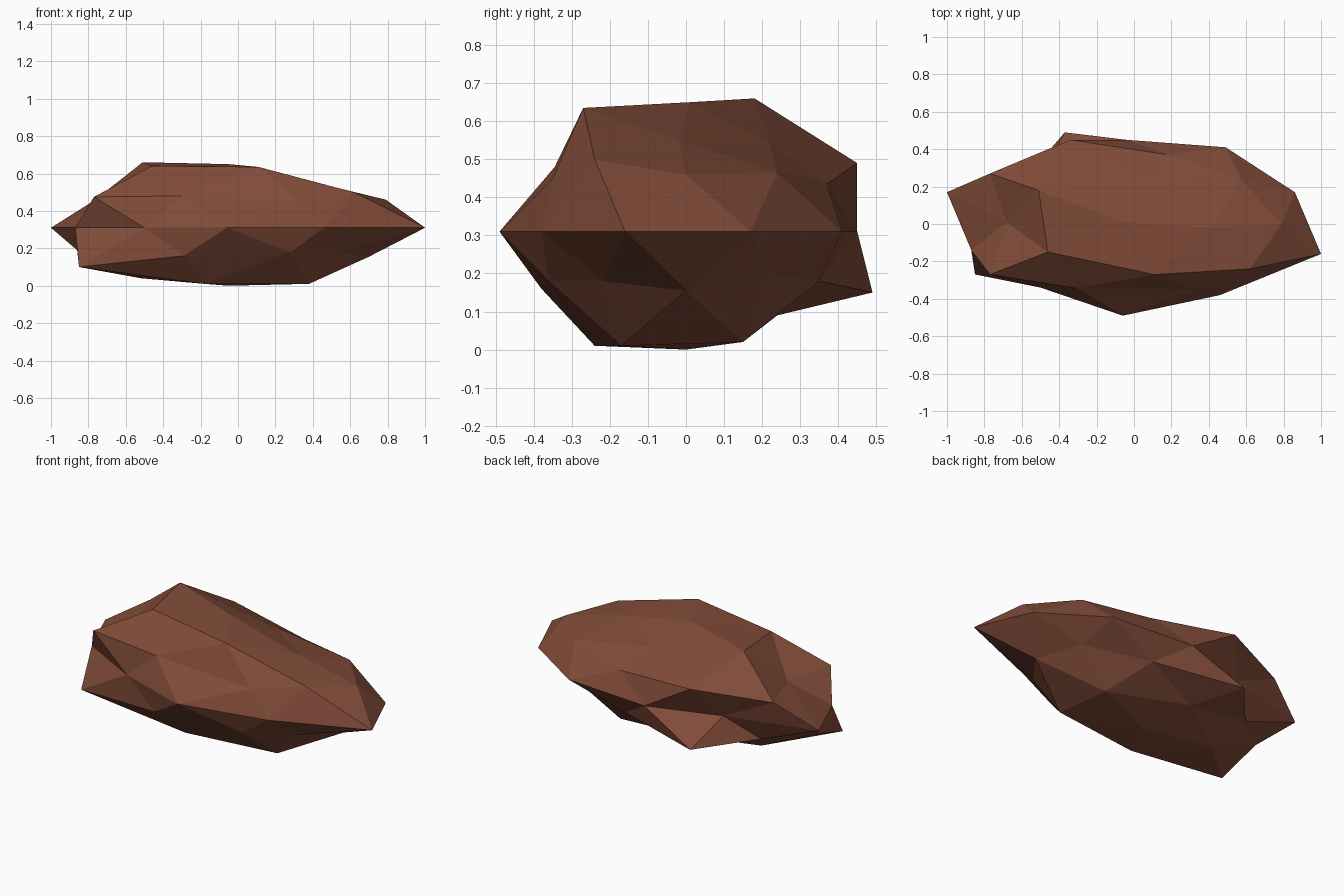
import bpy
import bmesh
import math

default_cube = bpy.data.objects.get("Cube")
if default_cube:
    bpy.data.objects.remove(default_cube, do_unlink=True)


def make_material(name, colour):
    material = bpy.data.materials.new(name)
    material.use_nodes = True
    material.diffuse_color = colour
    shader = next(node for node in material.node_tree.nodes
                  if node.type == "BSDF_PRINCIPLED")
    shader.inputs["Base Color"].default_value = colour
    shader.inputs["Roughness"].default_value = 0.9
    return material


def shape_ring(mesh, height, start_angle, points):
    """Move one level ring of the unit ball onto the given corners,
    listed counter-clockwise as seen from above."""
    step = 360 / len(points)
    for vert, source in ring_members(mesh, height):
        angle = math.degrees(math.atan2(source.y, source.x))
        index = round((angle - start_angle) / step) % len(points)
        vert.co = points[index]


def ring_members(mesh, height):
    return [(vert, unit_position[vert]) for vert in mesh.verts
            if abs(unit_position[vert].z - height) < 0.03]


# Faceted ball, later pulled into a long rough boulder
boulder = bmesh.new()
bmesh.ops.create_icosphere(boulder, subdivisions=2, radius=1)
unit_position = {vert: vert.co.copy() for vert in boulder.verts}

# Level waistline
waist_height = 0.31
waist = [(0.86, 0.17), (0.49, 0.41), (-0.04, 0.45), (-0.465, 0.31),
         (-1, 0.17), (-0.87, -0.14), (-0.5, -0.34), (-0.06, -0.49),
         (0.46, -0.38), (1, -0.16)]
shape_ring(boulder, 0, 18, [(x, y, waist_height) for x, y in waist])

# Upper shoulder, in two interleaved rings
shape_ring(boulder, 0.447, 0, [
    (0.79, 0, 0.46), (0.18, 0.37, 0.435), (-0.77, 0.27, 0.455),
    (-0.77, -0.27, 0.475), (0.33, -0.35, 0.45)])
shape_ring(boulder, 0.526, 36, [
    (0.57, 0.24, 0.465), (-0.34, 0.45, 0.49), (-0.68, 0.01, 0.46),
    (-0.3, -0.345, 0.48), (0.62, -0.24, 0.5)])

# Crown
shape_ring(boulder, 0.85, 0, [
    (0.42, -0.02, 0.55), (0.1, 0.22, 0.54), (-0.51, 0.18, 0.66),
    (-0.46, -0.15, 0.64), (0.11, -0.27, 0.635)])
shape_ring(boulder, 1, 0, [(-0.05, 0.01, 0.65)])

# Underside, in two interleaved rings
shape_ring(boulder, -0.447, 36, [
    (0.55, 0.22, 0.2), (-0.37, 0.49, 0.15), (-0.86, 0, 0.19),
    (-0.29, -0.38, 0.16), (0.53, -0.22, 0.18)])
shape_ring(boulder, -0.526, 0, [
    (0.7, 0, 0.155), (0.16, 0.35, 0.18), (-0.63, 0.19, 0.17),
    (-0.85, -0.27, 0.1), (0.28, -0.36, 0.18)])

# Base
shape_ring(boulder, -0.85, 36, [
    (0.33, 0.15, 0.02), (-0.2, 0.24, 0.09), (-0.52, 0.03, 0.04),
    (-0.18, -0.24, 0.01), (0.38, -0.17, 0.01)])
shape_ring(boulder, -1, 0, [(-0.05, 0, 0)])

# Flat-shaded brown stone
bmesh.ops.recalc_face_normals(boulder, faces=boulder.faces)
for face in boulder.faces:
    face.smooth = False
rock_mesh = bpy.data.meshes.new("rock")
boulder.to_mesh(rock_mesh)
boulder.free()
rock_mesh.materials.append(make_material("brown_stone", (0.22, 0.072, 0.041, 1)))
rock = bpy.data.objects.new("rock", rock_mesh)
bpy.context.collection.objects.link(rock)
